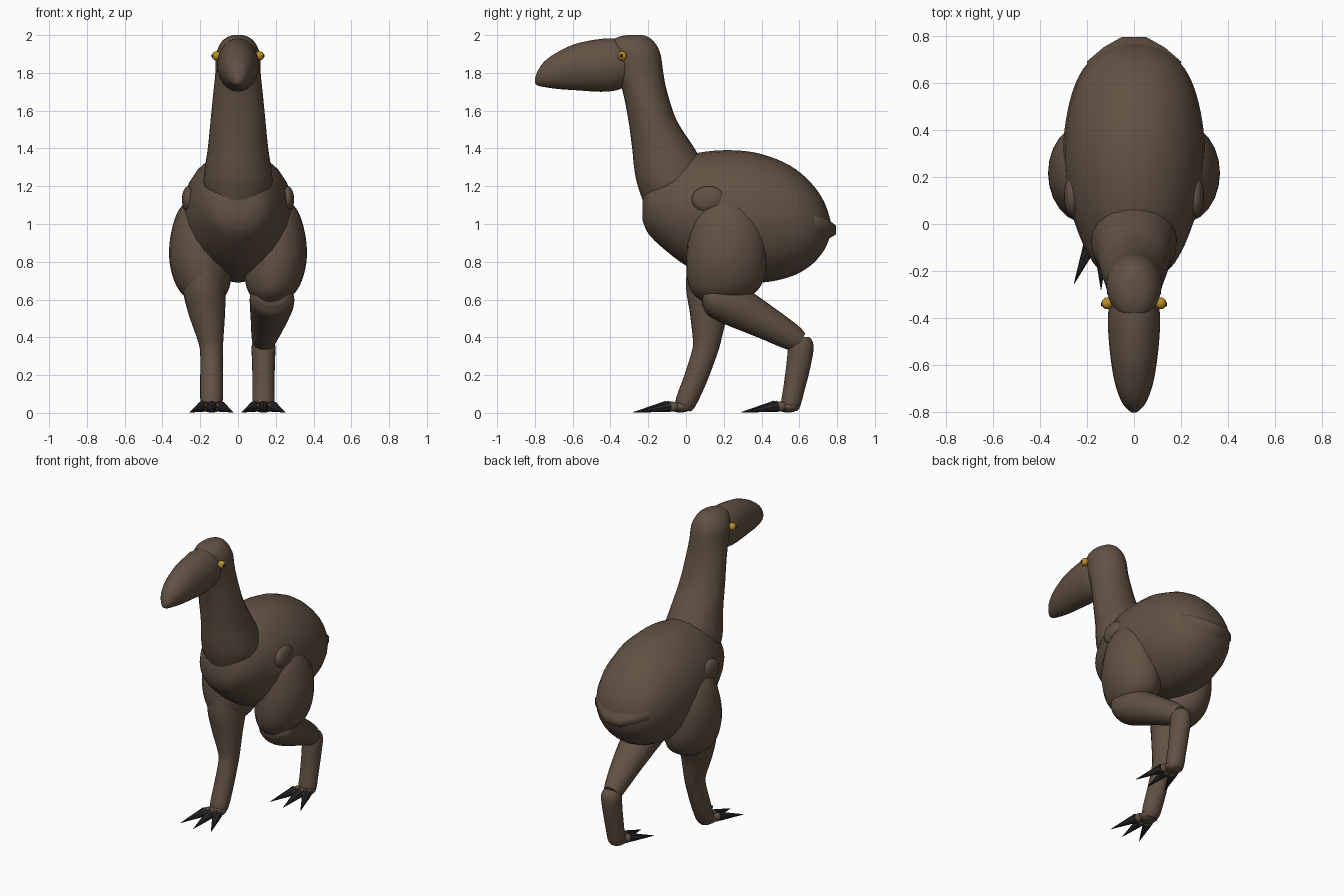
import bpy, bmesh, math
from mathutils import Vector

if "Cube" in bpy.data.objects:
    bpy.data.objects.remove(bpy.data.objects["Cube"])


def material(name, rgb):
    m = bpy.data.materials.new(name)
    m.use_nodes = True
    m.diffuse_color = (*rgb, 1)
    m.node_tree.nodes["Principled BSDF"].inputs["Base Color"].default_value = (*rgb, 1)
    return m


BROWN = material("brown plumage", (0.12, 0.083, 0.056))
BLACK = material("black claw", (0.02, 0.02, 0.022))
AMBER = material("amber eye", (0.5, 0.27, 0.02))


def finish(bm, name, mat, angle=60):
    bmesh.ops.recalc_face_normals(bm, faces=bm.faces)
    mesh = bpy.data.meshes.new(name)
    bm.to_mesh(mesh)
    bm.free()
    ob = bpy.data.objects.new(name, mesh)
    bpy.context.collection.objects.link(ob)
    mesh.materials.append(mat)
    bpy.ops.object.select_all(action="DESELECT")
    ob.select_set(True)
    bpy.context.view_layer.objects.active = ob
    bpy.ops.object.shade_smooth_by_angle(angle=math.radians(angle))
    return ob


def smooth_rows(rows, steps=4):
    """Catmull-Rom interpolation through the section rows."""
    rows = [Vector(r) for r in rows]
    out = []
    for i in range(len(rows) - 1):
        a, b, c, d = rows[max(i - 1, 0)], rows[i], rows[i + 1], rows[min(i + 2, len(rows) - 1)]
        for s in range(steps):
            t = s / steps
            out.append(b + (c - a) * (t / 2) + (a * 2 - b * 5 + c * 4 - d) * (t * t / 2)
                       + (b * 3 - a - c * 3 + d) * (t ** 3 / 2))
    return out + [rows[-1]]


def loft(name, rows, across=None, sides=24):
    """Elliptic sections (x, y, z, half width, depth radius) skinned into a tube."""
    rows = smooth_rows(rows)
    bm = bmesh.new()
    rings = []
    for i, r in enumerate(rows):
        centre = Vector(r[:3])
        tangent = Vector(rows[min(i + 1, len(rows) - 1)][:3]) - Vector(rows[max(i - 1, 0)][:3])
        depth = Vector(across) if across else Vector((0, -tangent.z, tangent.y)).normalized()
        ring = []
        for k in range(sides):
            a = math.tau * k / sides
            ring.append(bm.verts.new(centre + Vector((r[3] * math.cos(a), 0, 0))
                                     + depth * (r[4] * math.sin(a))))
        rings.append(ring)
    for p, q in zip(rings, rings[1:]):
        for k in range(sides):
            n = (k + 1) % sides
            bm.faces.new((p[k], p[n], q[n], q[k]))
    bm.faces.new(rings[0])
    bm.faces.new(rings[-1])
    return finish(bm, name, BROWN)


def along_y(rows):
    return [(0, y, (top + low) / 2, w, (top - low) / 2) for y, top, low, w in rows]


def along_z(rows):
    return [(0, (front + back) / 2, z, w, (back - front) / 2) for z, front, back, w in rows]


def ball(name, centre, size, mat):
    bm = bmesh.new()
    bmesh.ops.create_uvsphere(bm, u_segments=20, v_segments=12, radius=1)
    bmesh.ops.scale(bm, vec=size, verts=bm.verts)
    bmesh.ops.translate(bm, vec=centre, verts=bm.verts)
    return finish(bm, name, mat)


def spike(name, base, tip, radius, mat):
    base, tip = Vector(base), Vector(tip)
    bm = bmesh.new()
    bmesh.ops.create_cone(bm, cap_ends=True, segments=8, radius1=radius, radius2=0.001,
                          depth=(tip - base).length)
    turn = (tip - base).to_track_quat("Z", "Y")
    bmesh.ops.rotate(bm, matrix=turn.to_matrix(), verts=bm.verts)
    bmesh.ops.translate(bm, vec=(base + tip) / 2, verts=bm.verts)
    for v in bm.verts:
        v.co.z = max(v.co.z, 0)
    return finish(bm, name, mat, 40)


# Body: y, top, bottom, half width
loft("body", along_y([
    (-0.23, 1.12, 1.02, 0.05), (-0.2, 1.22, 0.95, 0.14), (-0.12, 1.3, 0.87, 0.2),
    (0, 1.36, 0.78, 0.25), (0.12, 1.385, 0.73, 0.285), (0.26, 1.39, 0.7, 0.3),
    (0.4, 1.37, 0.69, 0.295), (0.55, 1.31, 0.72, 0.265), (0.66, 1.22, 0.78, 0.215),
    (0.73, 1.12, 0.86, 0.14), (0.765, 1.02, 0.94, 0.05)]), across=(0, 0, 1))

# Neck and skull: z, front, back, half width
loft("neck_and_head", along_z([
    (1.05, -0.2, 0.1, 0.14), (1.2, -0.255, 0.12, 0.18), (1.3, -0.275, 0.1, 0.175),
    (1.4, -0.285, 0.045, 0.16), (1.55, -0.305, -0.05, 0.145), (1.7, -0.335, -0.1, 0.13),
    (1.8, -0.37, -0.12, 0.12), (1.9, -0.4, -0.135, 0.115), (1.96, -0.4, -0.165, 0.09),
    (1.99, -0.36, -0.2, 0.055), (2, -0.31, -0.23, 0.02)]), across=(0, 1, 0))

# Heavy beak: y, top, bottom, half width
loft("beak", along_y([
    (-0.3, 1.96, 1.74, 0.09), (-0.36, 1.98, 1.71, 0.108), (-0.45, 1.98, 1.7, 0.11),
    (-0.58, 1.955, 1.708, 0.098), (-0.68, 1.91, 1.715, 0.08), (-0.75, 1.86, 1.725, 0.055),
    (-0.785, 1.81, 1.733, 0.03), (-0.8, 1.77, 1.745, 0.01)]), across=(0, 0, 1))

# Short tail fan
bm = bmesh.new()
outline = [(0.2, 0.69), (0.13, 0.75), (0.05, 0.795), (-0.05, 0.795), (-0.13, 0.75), (-0.2, 0.69)]
rim, roots = [], []
for x, y in outline:
    lift = 0.95 + abs(x) * 0.3
    rim.append([bm.verts.new((x, y, lift + s)) for s in (0.025, -0.02)])
    roots.append([bm.verts.new((x * 0.85, y - 0.14, lift + s)) for s in (0.14, -0.1)])
for i in range(len(rim) - 1):
    a, b, c, d = rim[i], rim[i + 1], roots[i], roots[i + 1]
    bm.faces.new((a[0], b[0], b[1], a[1]))
    bm.faces.new((a[0], b[0], d[0], c[0]))
    bm.faces.new((a[1], b[1], d[1], c[1]))
for i in (0, -1):
    bm.faces.new((rim[i][0], rim[i][1], roots[i][1], roots[i][0]))
finish(bm, "tail_fan", BROWN, 70)

# Paired eyes, wing stubs and thighs
for side, s in (("left", 1), ("right", -1)):
    ball(side + "_eye", (s * 0.113, -0.337, 1.89), (0.025, 0.025, 0.025), AMBER)
    ball(side + "_pupil", (s * 0.134, -0.341, 1.89), (0.007, 0.01, 0.01), BLACK)
    ball(side + "_wing_stub", (s * 0.262, 0.12, 1.13), (0.035, 0.09, 0.07), BROWN)
    loft(side + "_thigh", [
        (s * 0.19, 0.2, 1.17, 0.03, 0.05), (s * 0.2, 0.21, 1.08, 0.11, 0.15),
        (s * 0.2, 0.22, 0.96, 0.153, 0.2), (s * 0.2, 0.215, 0.83, 0.165, 0.212),
        (s * 0.19, 0.21, 0.72, 0.155, 0.205), (s * 0.18, 0.2, 0.64, 0.125, 0.17),
        (s * 0.17, 0.18, 0.585, 0.07, 0.09)], across=(0, 1, 0))

# Left leg trails with a deep bend, right leg steps forward
loft("left_shin", [
    (0.18, 0.09, 0.62, 0.08, 0.05), (0.18, 0.14, 0.61, 0.115, 0.095),
    (0.178, 0.25, 0.57, 0.115, 0.11), (0.16, 0.42, 0.48, 0.092, 0.09),
    (0.14, 0.56, 0.4, 0.068, 0.07), (0.135, 0.61, 0.375, 0.055, 0.05)])
loft("left_lower_leg", [
    (0.135, 0.61, 0.4, 0.04, 0.04), (0.135, 0.61, 0.36, 0.062, 0.066),
    (0.135, 0.595, 0.25, 0.06, 0.064), (0.135, 0.57, 0.12, 0.058, 0.056),
    (0.135, 0.555, 0.05, 0.058, 0.052), (0.135, 0.55, 0.015, 0.045, 0.04)])
loft("right_shin", [
    (-0.18, 0.16, 0.74, 0.11, 0.16), (-0.178, 0.135, 0.64, 0.112, 0.137),
    (-0.165, 0.12, 0.52, 0.096, 0.1), (-0.145, 0.11, 0.38, 0.067, 0.074),
    (-0.14, 0.095, 0.31, 0.06, 0.066), (-0.14, 0.05, 0.18, 0.06, 0.062),
    (-0.14, 0, 0.06, 0.059, 0.056), (-0.14, -0.015, 0.02, 0.045, 0.04)])

# Feet: pad, three toes and three long claws
for side, x, y in (("left", 0.135, 0.54), ("right", -0.14, -0.03)):
    ball(side + "_foot_pad", (x, y, 0.032), (0.06, 0.062, 0.03), BROWN)
    for toe, s in (("inner", -1), ("middle", 0), ("outer", 1)):
        back = abs(s) * 0.025
        ball(f"{side}_{toe}_toe", (x + s * 0.04, y - 0.06 + back / 2, 0.033),
             (0.026, 0.045, 0.027), BROWN)
        spike(f"{side}_{toe}_claw", (x + s * 0.045, y - 0.07 + back / 2, 0.035),
              (x + s * 0.115, y - 0.25 + back, 0.003), 0.03, BLACK)
